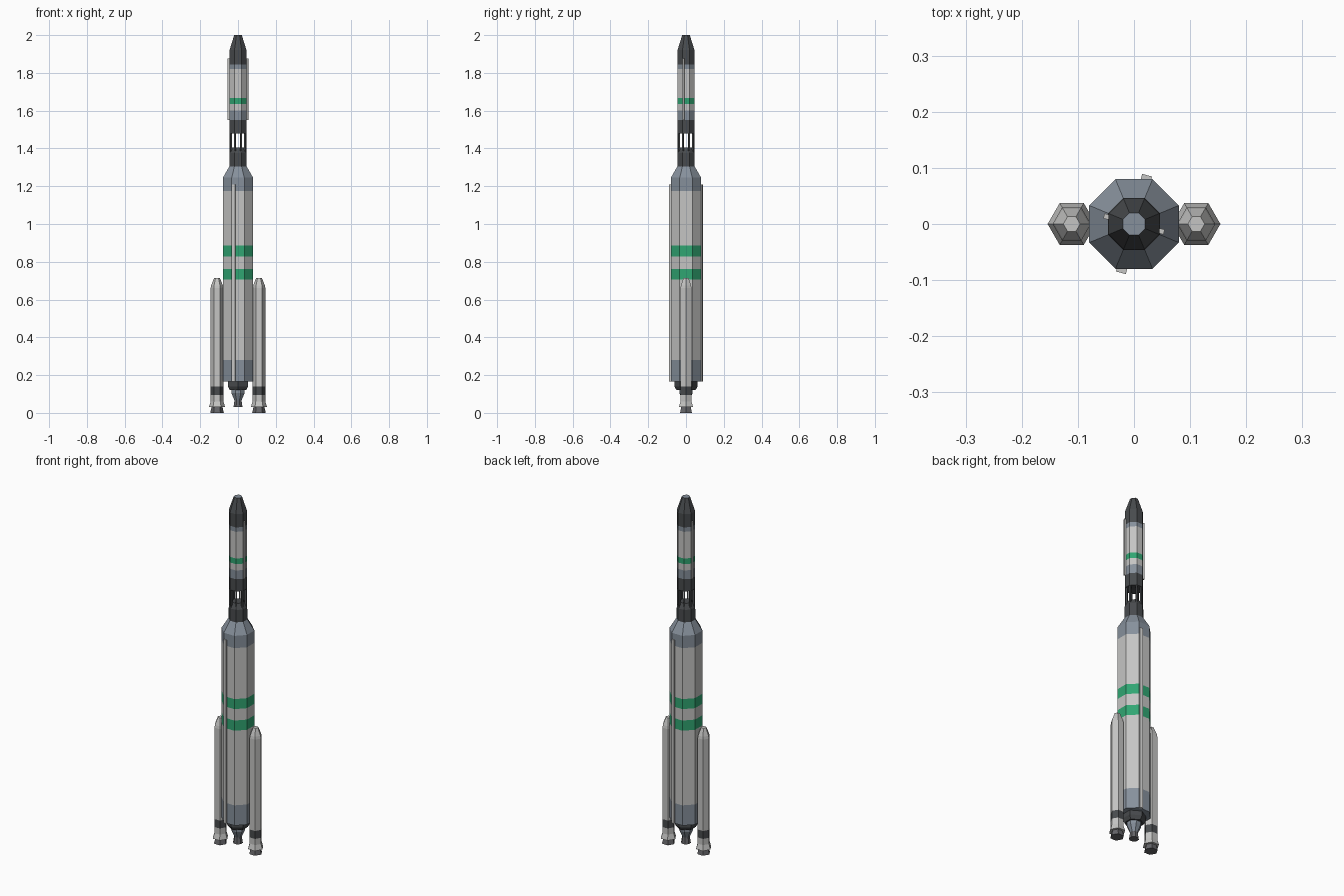
import bpy, bmesh, math
from mathutils import Matrix

if "Cube" in bpy.data.objects:
    bpy.data.objects.remove(bpy.data.objects["Cube"])


def mat(name, r, g, b):
    m = bpy.data.materials.new(name)
    m.diffuse_color = (r, g, b, 1)
    m.use_nodes = True
    m.node_tree.nodes["Principled BSDF"].inputs["Base Color"].default_value = m.diffuse_color
    return m


WHITE = mat("light grey", 0.56, 0.56, 0.55)
BLUE = mat("blue grey", 0.24, 0.28, 0.33)
DARK = mat("charcoal", 0.065, 0.07, 0.075)
GREEN = mat("green", 0.03, 0.38, 0.17)
METAL = mat("engine metal", 0.13, 0.13, 0.14)


def finish(name, bm, mats):
    me = bpy.data.meshes.new(name)
    bm.to_mesh(me)
    bm.free()
    for m in mats:
        me.materials.append(m)
    ob = bpy.data.objects.new(name, me)
    bpy.context.collection.objects.link(ob)
    return ob


def lathe(name, profile, sides, turn=0.0, cx=0.0, cap_end=True):
    """Stacked rings: (corner radius, height, colour of the band above)."""
    bm = bmesh.new()
    mats = list(dict.fromkeys(p[2] for p in profile))
    rings = []
    for r, z, _ in profile:
        rings.append([bm.verts.new((cx + r * math.cos(turn + i * math.tau / sides),
                                    r * math.sin(turn + i * math.tau / sides), z))
                      for i in range(sides)])
    for k in range(len(rings) - 1):
        a, b = rings[k], rings[k + 1]
        for i in range(sides):
            j = (i + 1) % sides
            f = bm.faces.new((a[i], a[j], b[j], b[i]))
            f.material_index = mats.index(profile[k][2])
    f = bm.faces.new(rings[0][::-1])
    f.material_index = mats.index(profile[0][2])
    if cap_end:
        f = bm.faces.new(rings[-1])
        f.material_index = mats.index(profile[-1][2])
    return finish(name, bm, mats)


def bar(name, angle, r0, r1, width, z0, z1, m):
    """Upright box reaching from radius r0 to r1 at the given angle."""
    bm = bmesh.new()
    bmesh.ops.create_cube(bm, size=1)
    bmesh.ops.scale(bm, vec=(r1 - r0, width, z1 - z0), verts=bm.verts)
    bmesh.ops.translate(bm, vec=((r0 + r1) / 2, 0, (z0 + z1) / 2), verts=bm.verts)
    bmesh.ops.rotate(bm, cent=(0, 0, 0), matrix=Matrix.Rotation(angle, 3, 'Z'), verts=bm.verts)
    return finish(name, bm, [m])


OCT = math.pi / 8
K = 1 / math.cos(OCT)   # flat-to-corner factor of an octagon

# First stage: tank, painted bands, shoulder cone and dark adapter
R = 0.08 * K
lathe("core_stage", [
    (R, 0.165, BLUE), (R, 0.28, WHITE), (R, 0.705, GREEN), (R, 0.763, WHITE),
    (R, 0.828, GREEN), (R, 0.885, WHITE), (R, 1.175, BLUE), (R, 1.245, BLUE),
    (0.046 * K, 1.305, DARK), (0.045 * K, 1.375, DARK), (0.03 * K, 1.405, DARK)], 8, OCT)

# Second stage and blunt nose fairing
r = 0.045 * K
lathe("upper_stage", [
    (r, 1.48, DARK), (r, 1.55, BLUE), (r, 1.60, WHITE), (r, 1.636, GREEN),
    (r, 1.668, WHITE), (r, 1.82, BLUE), (r, 1.845, DARK), (r, 1.92, DARK),
    (0.02 * K, 2.0, BLUE)], 8, OCT)

# Open lattice between the stages
for i in range(8):
    bar(f"interstage_strut_{i}", OCT + i * math.tau / 8, 0.036, 0.046, 0.008, 1.36, 1.49, DARK)

# Core engine: six-sided thrust block and bell
lathe("thrust_block", [(0.05, 0.12, DARK), (0.062, 0.14, DARK), (0.062, 0.17, DARK)],
      6, math.pi / 6)
lathe("core_engine", [(0.026, 0.03, METAL), (0.02, 0.066, BLUE), (0.038, 0.105, BLUE),
                      (0.038, 0.125, BLUE)], 8, OCT)

# Cable ducts, on opposite sides of each stage
for n, a in enumerate((75, 255)):
    bar(f"core_duct_{n}", math.radians(a), 0.072, 0.09, 0.018, 0.165, 1.21, WHITE)
for n, a in enumerate((-15, 165)):
    bar(f"upper_duct_{n}", math.radians(a), 0.04, 0.0555, 0.009, 1.55, 1.875, WHITE)

# Two six-sided strap-on boosters
for side, s in (("left", -1), ("right", 1)):
    x = s * 0.111
    lathe(f"{side}_booster", [
        (0.043, 0.03, WHITE), (0.034, 0.06, WHITE), (0.034, 0.095, DARK), (0.034, 0.14, WHITE),
        (0.034, 0.66, WHITE), (0.031, 0.675, WHITE), (0.015, 0.715, WHITE)], 6, 0, x)
    lathe(f"{side}_booster_nozzle", [(0.036, 0.0, METAL), (0.028, 0.035, METAL)], 6, 0, x)
